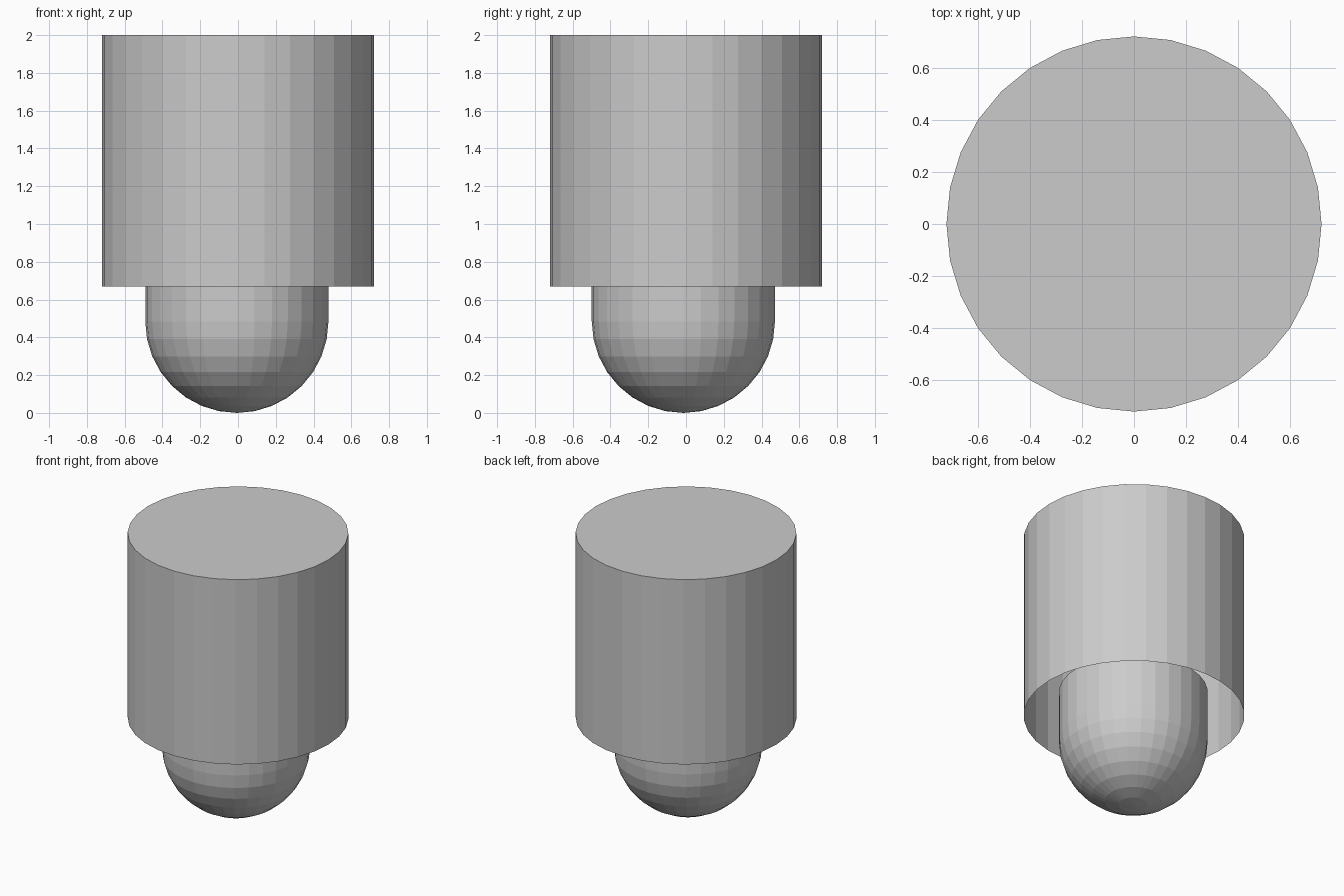
import bpy, bmesh, math

if "Cube" in bpy.data.objects:
    bpy.data.objects.remove(bpy.data.objects["Cube"])

SIDES = 32


def lathe(name, profile, loc=(0, 0)):
    """Revolve (radius, z) points into flat-faced rings; radius 0 becomes a pole."""
    bm = bmesh.new()
    rings = []
    for r, z in profile:
        if r == 0:
            rings.append([bm.verts.new((0, 0, z))] * SIDES)
        else:
            rings.append([bm.verts.new((r * math.cos(2 * math.pi * i / SIDES),
                                        r * math.sin(2 * math.pi * i / SIDES), z))
                          for i in range(SIDES)])
    for low, high in zip(rings, rings[1:]):
        for i in range(SIDES):
            j = (i + 1) % SIDES
            corners = list(dict.fromkeys((low[i], low[j], high[j], high[i])))
            bm.faces.new(corners)
    # flat lid on the last ring
    bm.faces.new(rings[-1])
    bm.normal_update()
    mesh = bpy.data.meshes.new(name)
    bm.to_mesh(mesh)
    bm.free()
    obj = bpy.data.objects.new(name, mesh)
    obj.location = (loc[0], loc[1], 0)
    bpy.context.collection.objects.link(obj)
    return obj


# Outer sleeve: thin, closed on top, open underneath
lathe("outer_sleeve", [(0.72, 0.67), (0.72, 2.0)])

# Round-nosed core: half sphere below, straight wall above, ending inside the sleeve
R = 0.485
nose = [(0, 0)]
for k in range(1, 9):
    a = math.pi / 16 * k
    nose.append((R * math.sin(a), R - R * math.cos(a)))
lathe("rounded_core", nose + [(R, 0.857)], loc=(-0.006, -0.014))
